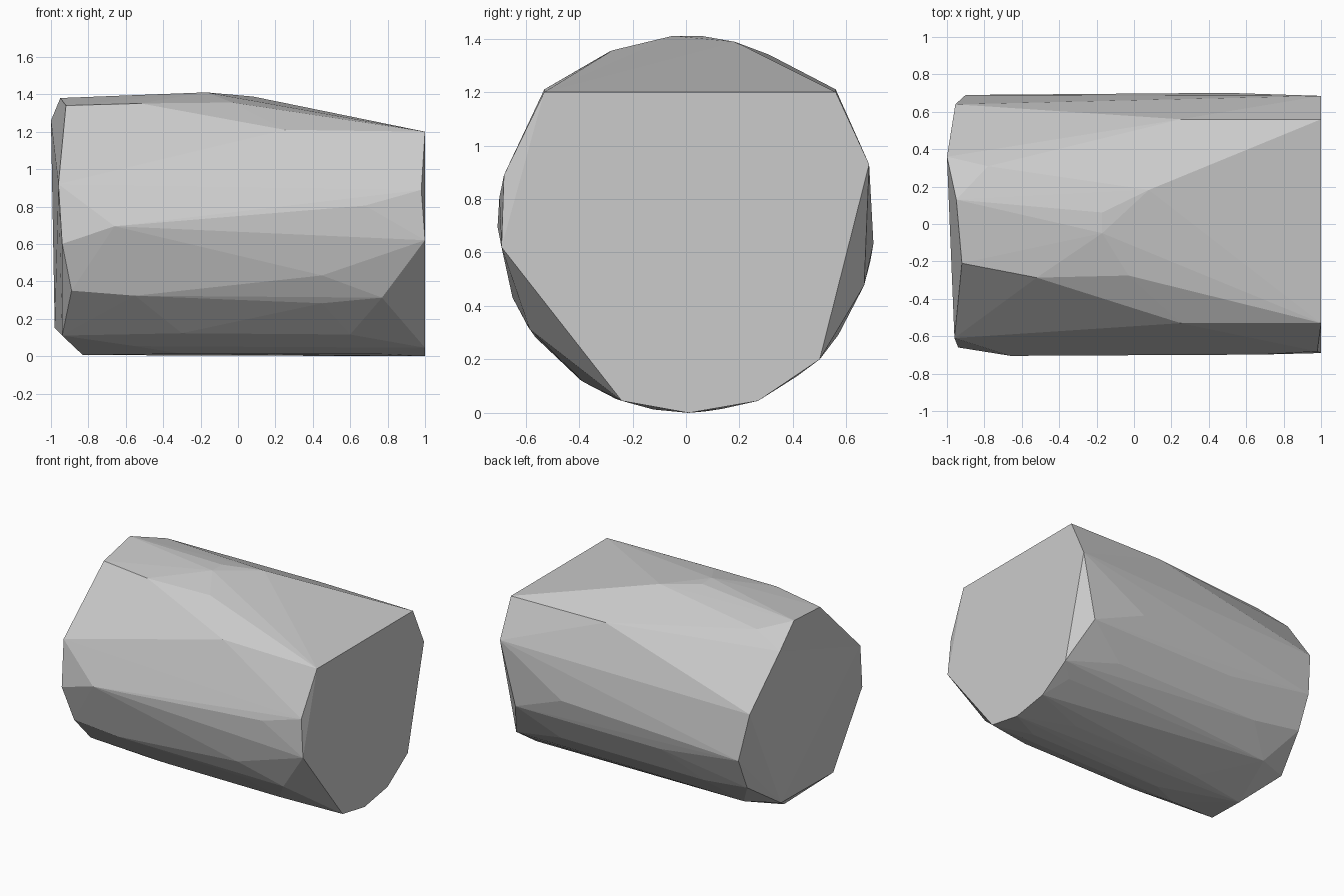
import bpy
import bmesh
from math import cos, sin, radians

cube = bpy.data.objects.get("Cube")
if cube:
    bpy.data.objects.remove(cube, do_unlink=True)

RADIUS = 0.705
AXIS_HEIGHT = 0.707


def on_barrel(x, degrees):
    """Corner on the round body, at a length position and an angle from +y."""
    angle = radians(degrees)
    return (x, RADIUS * cos(angle), AXIS_HEIGHT + RADIUS * sin(angle))


def make_material(name, colour):
    material = bpy.data.materials.new(name)
    material.use_nodes = True
    material.diffuse_color = colour
    shader = material.node_tree.nodes["Principled BSDF"]
    shader.inputs["Base Color"].default_value = colour
    return material


# Flat cut end: outline as (y, z) at x = 1
flat_end = [(-.53, 1.2), (.56, 1.2), (.685, .93), (.5, .2), (.27, .045),
            (.01, 0), (-.24, .045), (-.69, .62)]
corners = [(1, y, z) for y, z in flat_end]

# Sloping top cut: its lower side edges run back along the body
corners += [(.25, y, z + .01) for y, z in flat_end[:2]]

# Worn, slightly tilted opposite end
corners += [(-1, .36, 1.26), (-.95, .13, 1.38), (-.92, -.21, 1.34),
            (-.96, -.61, .92), (-.94, -.66, .6), (-.89, -.59, .35),
            (-.94, -.33, .11), (-.98, .32, .15), (-.9, .59, .34),
            (-.9, .69, .57), (-.955, .64, .9)]

# Chipped facets around the body: (x, degrees)
crown = [(-.17, 85), (-.17, 94), (.08, 75), (-.78, 64), (-.03, 113), (-.52, 114)]
front_side = [(-.66, 181), (.98, 165), (.68, 172), (.45, 203), (-.55, 213),
              (.45, 217), (.77, 214)]
underside = [(.6, 237), (-.3, 236), (-.55, 248), (.75, 260), (-.3, 260),
             (-.83, 276), (.6, 281), (-.4, 281), (.9, 306), (-.75, 306)]
back_side = [(.6, 324), (-.54, 324), (.89, 341), (-.26, 341), (.5, 354)]
for x, degrees in crown + front_side + underside + back_side:
    corners.append(on_barrel(x, degrees))

# Wrap all corners in one convex, faceted stone
bm = bmesh.new()
for corner in corners:
    bm.verts.new(corner)
bmesh.ops.convex_hull(bm, input=bm.verts[:])
loose = [v for v in bm.verts if not v.link_faces]
bmesh.ops.delete(bm, geom=loose, context="VERTS")
bmesh.ops.dissolve_limit(bm, angle_limit=radians(.5),
                         verts=bm.verts[:], edges=bm.edges[:])
bmesh.ops.recalc_face_normals(bm, faces=bm.faces[:])

mesh = bpy.data.meshes.new("stone_block")
bm.to_mesh(mesh)
bm.free()
mesh.materials.append(make_material("stone_grey", (.6, .6, .6, 1)))
stone = bpy.data.objects.new("stone_block", mesh)
bpy.context.scene.collection.objects.link(stone)
